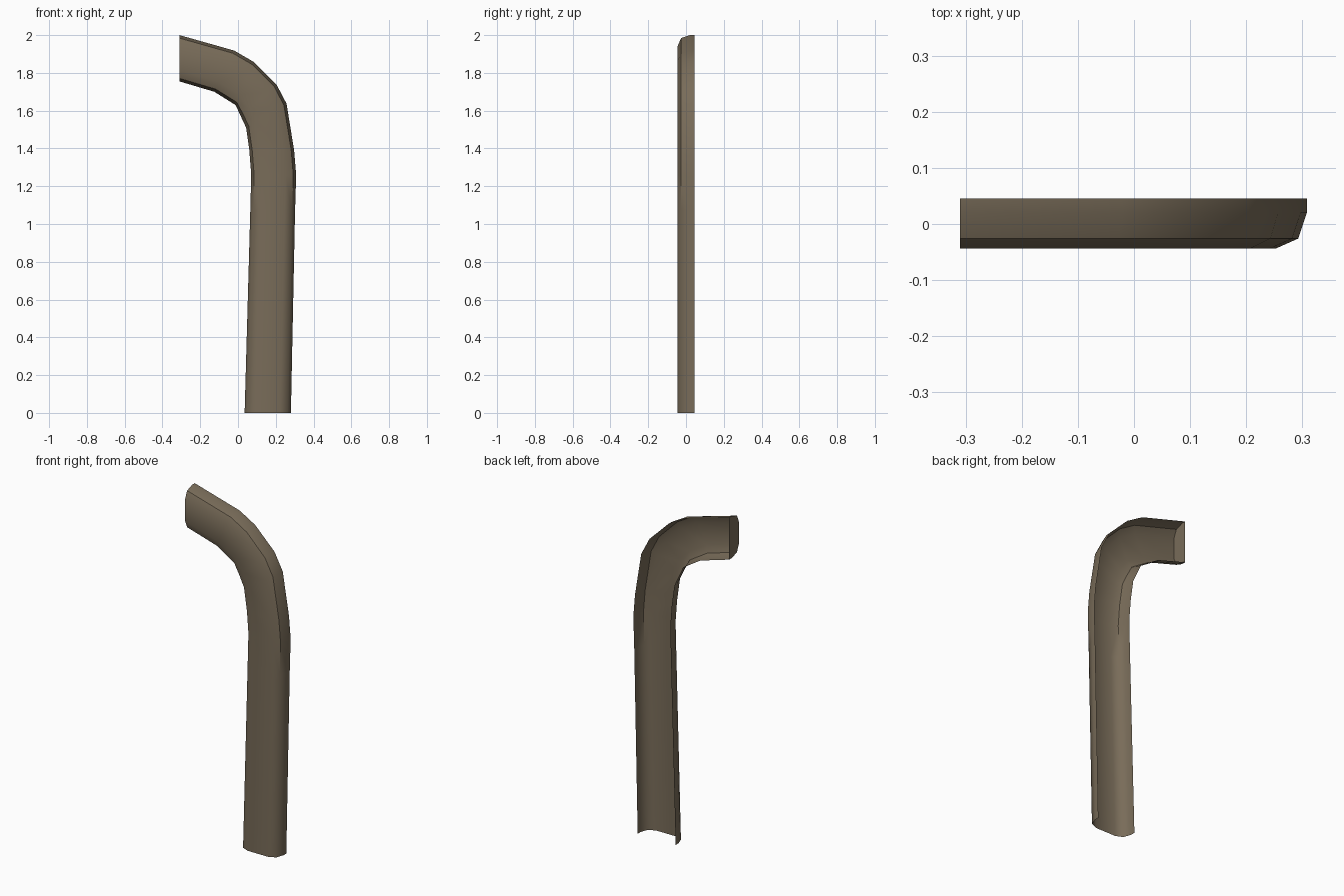
import bpy, bmesh
from mathutils import Vector

cube = bpy.data.objects.get("Cube")
if cube:
    bpy.data.objects.remove(cube, do_unlink=True)

# Taupe paint
taupe = bpy.data.materials.new("taupe")
taupe.use_nodes = True
colour = (0.19, 0.15, 0.10, 1)
taupe.diffuse_color = colour
taupe.node_tree.nodes["Principled BSDF"].inputs["Base Color"].default_value = colour

# Bend stations from the foot to the tip: outer (x, z) and inner (x, z)
stations = [
    ((0.28, 0.0), (0.035, 0.0)),
    ((0.302, 1.07), (0.065, 1.07)),
    ((0.308, 1.26), (0.07, 1.26)),
    ((0.297, 1.39), (0.06, 1.39)),
    ((0.257, 1.637), (0.043, 1.51)),
    ((0.204, 1.738), (0.015, 1.57)),
    ((0.08, 1.86), (-0.013, 1.63)),
    ((-0.02, 1.918), (-0.125, 1.70)),
    ((-0.31, 2.0), (-0.31, 1.755)),
]

# Half of the channel section: (fraction across from the rim, y)
half = [(0, 0.045), (0, 0.02), (0.065, -0.026), (0.235, -0.044)]
section = half + [(1 - t, y) for t, y in reversed(half)]

# Open-backed channel swept through the stations
bm = bmesh.new()
rings = []
for outer, inner in stations:
    a, b = Vector(outer), Vector(inner)
    ring = []
    for t, y in section:
        p = a.lerp(b, t)
        ring.append(bm.verts.new((p.x, y, p.y)))
    rings.append(ring)
for low, high in zip(rings, rings[1:]):
    for i in range(len(section) - 1):
        bm.faces.new((low[i], high[i], high[i + 1], low[i + 1]))

# Flat cap on the tip
cap = bm.faces.new(rings[-1])
bmesh.ops.recalc_face_normals(bm, faces=bm.faces)
if cap.normal.x > 0:
    bmesh.ops.reverse_faces(bm, faces=bm.faces)

# Soft shading, with crisp bevel lines along the bend and around the cap
for face in bm.faces:
    face.smooth = True
for edge in cap.edges:
    edge.smooth = False
for low, high in zip(rings[1:], rings[2:]):
    for i in (2, 5):
        bm.edges.get((low[i], high[i])).smooth = False

mesh = bpy.data.meshes.new("curved_channel")
bm.to_mesh(mesh)
bm.free()
mesh.materials.append(taupe)
channel = bpy.data.objects.new("curved_channel", mesh)
bpy.context.collection.objects.link(channel)
